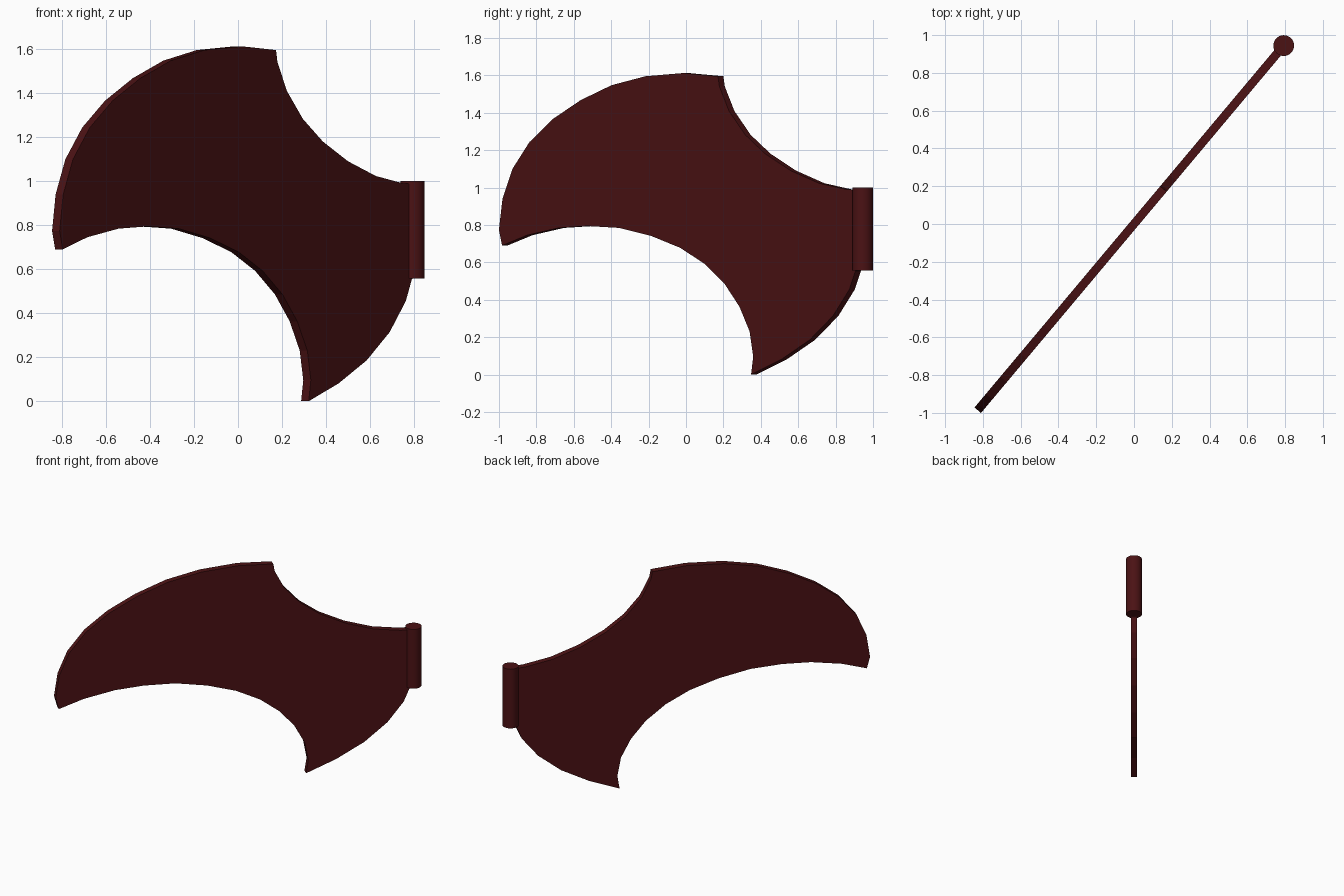
import bpy, bmesh, math
from mathutils import Vector

if "Cube" in bpy.data.objects:
    bpy.data.objects.remove(bpy.data.objects["Cube"])

ANGLE = math.radians(50)      # the blade plane is turned about z
THICK = 0.045
HUB_U = 1.233                 # hinge pin position along the blade

mat = bpy.data.materials.new("dark_red")
mat.diffuse_color = (0.07, 0.006, 0.007, 1)
mat.use_nodes = True
mat.node_tree.nodes["Principled BSDF"].inputs["Base Color"].default_value = mat.diffuse_color

# Blade outline as (distance along blade, height)
outer = [(-1.265, .69), (-1.287, .773), (-1.262, .939), (-1.193, 1.099),
         (-1.074, 1.243), (-.913, 1.365), (-.717, 1.467), (-.501, 1.547),
         (-.264, 1.595), (0, 1.612), (.242, 1.595)]
upper_notch = [(.252, 1.54), (.319, 1.409), (.432, 1.282), (.572, 1.18),
               (.75, 1.09), (.947, 1.023), (1.137, .99), (HUB_U, .985)]
lower_edge = [(HUB_U, .57), (1.202, .555), (1.159, .455), (1.045, .314),
              (.883, .186), (.686, .082), (.473, 0)]
inner = [(.488, .096), (.463, .23), (.392, .363), (.288, .485), (.148, .592),
         (-.02, .677), (-.223, .741), (-.446, .784), (-.669, .794),
         (-.871, .784), (-1.091, .745)]
outline = outer + upper_notch + lower_edge + inner

# Blade: flat profile extruded to thickness
bm = bmesh.new()
face = bm.faces.new([bm.verts.new((u, -THICK / 2, z)) for u, z in outline])
ext = bmesh.ops.extrude_face_region(bm, geom=[face], use_keep_orig=True)
bmesh.ops.translate(bm, vec=Vector((0, THICK, 0)),
                    verts=[g for g in ext["geom"] if isinstance(g, bmesh.types.BMVert)])
bmesh.ops.recalc_face_normals(bm, faces=bm.faces)
mesh = bpy.data.meshes.new("blade")
bm.to_mesh(mesh)
bm.free()
blade = bpy.data.objects.new("blade", mesh)
bpy.context.collection.objects.link(blade)
blade.rotation_euler.z = ANGLE
mesh.materials.append(mat)

# Round pin on the blade's end
z0, z1 = .557, 1.0
bpy.ops.mesh.primitive_cylinder_add(
    vertices=32, radius=.055, depth=z1 - z0,
    location=(HUB_U * math.cos(ANGLE), HUB_U * math.sin(ANGLE), (z0 + z1) / 2))
pin = bpy.context.object
pin.name = "hinge_pin"
pin.data.materials.append(mat)
bpy.ops.object.shade_smooth_by_angle()
